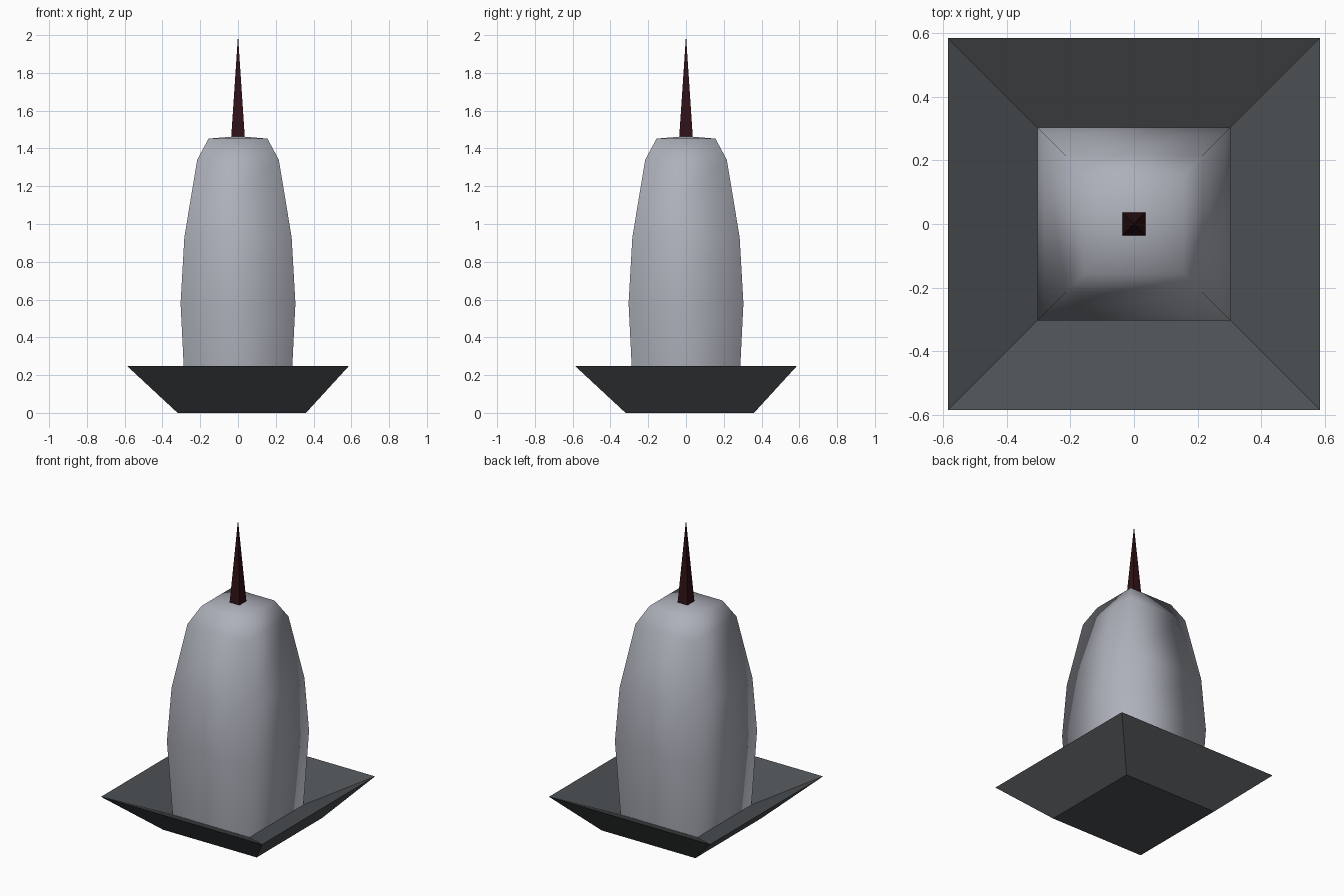
import bpy, bmesh

if "Cube" in bpy.data.objects:
    bpy.data.objects.remove(bpy.data.objects["Cube"])


def material(name, rgb):
    m = bpy.data.materials.new(name)
    m.diffuse_color = (*rgb, 1)
    m.use_nodes = True
    m.node_tree.nodes["Principled BSDF"].inputs["Base Color"].default_value = m.diffuse_color
    return m


def square_loft(name, rings, mat, tip=None, cap=False, smooth=False):
    """Skin square rings (half width, z, centre shift); optionally end in a point."""
    bm = bmesh.new()
    loops = [[bm.verts.new((sx * h + d, sy * h + d, z))
              for sx, sy in ((-1, -1), (1, -1), (1, 1), (-1, 1))]
             for h, z, d in rings]
    for a, b in zip(loops, loops[1:]):
        for i in range(4):
            j = (i + 1) % 4
            bm.faces.new((a[i], a[j], b[j], b[i]))
    if cap:
        bm.faces.new(loops[0][::-1])
    if tip is None:
        bm.faces.new(loops[-1])
    else:
        apex = bm.verts.new((0, 0, tip))
        for i in range(4):
            bm.faces.new((loops[-1][i], loops[-1][(i + 1) % 4], apex))
    for f in bm.faces:
        f.smooth = smooth
    me = bpy.data.meshes.new(name)
    bm.to_mesh(me)
    bm.free()
    me.materials.append(mat)
    ob = bpy.data.objects.new(name, me)
    bpy.context.collection.objects.link(ob)
    return ob


slate = material("dark slate", (0.073, 0.081, 0.087))
wax = material("grey wax", (0.42, 0.435, 0.49))
char = material("charred red", (0.03, 0.006, 0.008))

# Dish: flat bottom, flared outer wall, sharp rim, sloping inside and floor
square_loft("dish", [(0.34, 0, 0.02), (0.586, 0.247, 0), (0.28, 0.095, 0)],
            slate, cap=True)

# Candle: soft-shaded square body with a shallow pointed top
square_loft("candle", [(0.28, 0.095, 0), (0.304, 0.58, 0), (0.284, 0.93, 0),
                       (0.216, 1.34, 0), (0.156, 1.452, 0)],
            wax, tip=1.465, smooth=True)

# Wick: slim square spike
square_loft("wick", [(0.036, 1.458, 0)], char, tip=2.0, cap=True)
